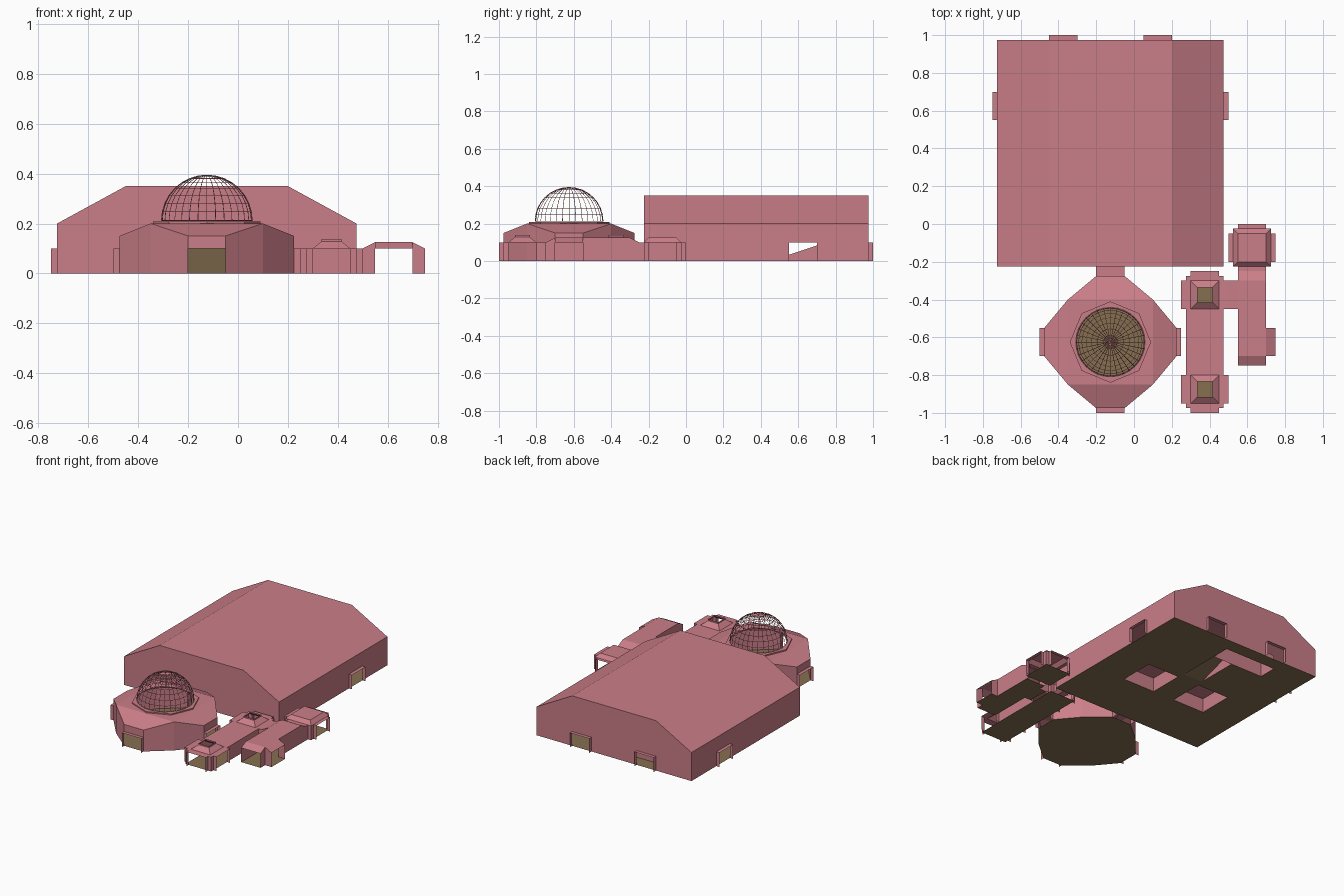
import bpy, bmesh, math
from mathutils import Vector

if "Cube" in bpy.data.objects:
    bpy.data.objects.remove(bpy.data.objects["Cube"])


def material(name, color):
    m = bpy.data.materials.new(name)
    m.diffuse_color = color
    m.use_nodes = True
    m.node_tree.nodes["Principled BSDF"].inputs["Base Color"].default_value = m.diffuse_color
    return m


PINK = material("wall_pink", (0.60, 0.21, 0.25, 1))
BROWN = material("floor_brown", (0.24, 0.16, 0.08, 1))
DOOR_H, DOOR_R = 0.1, 0.075


def make(name, polys, mat=PINK):
    bm = bmesh.new()
    for p in polys:
        bm.faces.new([bm.verts.new(v) for v in p])
    return finish(name, bm, mat)


def finish(name, bm, mat):
    bmesh.ops.remove_doubles(bm, verts=bm.verts, dist=1e-5)
    bmesh.ops.recalc_face_normals(bm, faces=bm.faces)
    me = bpy.data.meshes.new(name)
    bm.to_mesh(me)
    bm.free()
    me.materials.append(mat)
    ob = bpy.data.objects.new(name, me)
    bpy.context.collection.objects.link(ob)
    return ob


def quad(p, q, z0, z1):
    return [(*p, z0), (*q, z0), (*q, z1), (*p, z1)]


def wall(p, q, h, doors=(), dh=DOOR_H):
    """Upright wall with door gaps centred at distances along it."""
    p, q = Vector(p), Vector(q)
    d = (q - p).normalized()
    out, s = [], 0.0
    for c in doors:
        a, b = p + d * (c - DOOR_R), p + d * (c + DOOR_R)
        if c - DOOR_R - s > 1e-4:
            out.append(quad(p + d * s, a, 0, h))
        if h - dh > 1e-4:
            out.append(quad(a, b, dh, h))
        s = c + DOOR_R
    if (q - p).length - s > 1e-4:
        out.append(quad(p + d * s, q, 0, h))
    return out


def stub(x, y, dx, dy, length=0.025, z0=DOOR_H, z1=DOOR_H):
    """Open door tunnel starting at (x, y) and running along (dx, dy)."""
    d, s = Vector((dx, dy)), Vector((-dy, dx)) * DOOR_R
    a, b = Vector((x, y)), Vector((x, y)) + d * length
    sides = [[(*(a + k * s), 0), (*(b + k * s), 0), (*(b + k * s), z1), (*(a + k * s), z0)]
             for k in (-1, 1)]
    top = [(*(a - s), z0), (*(a + s), z0), (*(b + s), z1), (*(b - s), z1)]
    return sides + [top]


def sheet(xs, ys, z, holes=()):
    """Flat sheet with rectangular holes (x0, x1, y0, y1)."""
    xs = sorted(set(xs) | {v for h in holes for v in h[:2]})
    ys = sorted(set(ys) | {v for h in holes for v in h[2:]})
    out = []
    for x0, x1 in zip(xs, xs[1:]):
        for y0, y1 in zip(ys, ys[1:]):
            mx, my = (x0 + x1) / 2, (y0 + y1) / 2
            if not any(h[0] < mx < h[1] and h[2] < my < h[3] for h in holes):
                out.append([(x0, y0, z), (x1, y0, z), (x1, y1, z), (x0, y1, z)])
    return out


def square(cx, cy, r, z):
    return [Vector((cx + i * r, cy + j * r, z)) for i, j in ((-1, -1), (1, -1), (1, 1), (-1, 1))]


def loft(rings):
    return [[a[i], a[(i + 1) % len(a)], b[(i + 1) % len(a)], b[i]]
            for a, b in zip(rings, rings[1:]) for i in range(len(a))]


def room_walls(x0, x1, y0, y1, h):
    return wall((x0, y0), (x1, y0), h) + wall((x0, y1), (x1, y1), h) \
        + wall((x0, y0), (x0, y1), h) + wall((x1, y0), (x1, y1), h)


# Large hall: walls, gables and three-plane roof
X0, X1, Y0, Y1 = -0.725, 0.475, -0.225, 0.975
hall = wall((X0, Y0), (X1, Y0), 0.2, [0.6]) + wall((X0, Y1), (X1, Y1), 0.2, [0.35, 0.85])
hall += wall((X0, Y0), (X0, Y1), 0.2, [0.85]) + wall((X1, Y0), (X1, Y1), 0.2, [0.85])
prof = [(X0, 0.2), (-0.45, 0.35), (0.2, 0.35), (X1, 0.2)]
hall += [[(x, y, z) for x, z in prof] for y in (Y0, Y1)]
hall += [[(a[0], Y0, a[1]), (b[0], Y0, b[1]), (b[0], Y1, b[1]), (a[0], Y1, a[1])]
         for a, b in zip(prof, prof[1:])]
make("hall", hall)
make("hall_doors", stub(-0.375, Y1, 0, 1) + stub(0.125, Y1, 0, 1)
     + stub(X0, 0.625, -1, 0) + stub(X1, 0.625, 1, 0))

# Hall interior: open-bottomed blocks, ramp and landing
crates = [(-0.46, -0.21, 0.15, 0.40), (-0.04, 0.21, 0.15, 0.40)]
landing = (-0.45, -0.05, 0.75, 0.88)
ramp = (-0.2, -0.05, 0.45, 0.75)
make("hall_floor", sheet([X0, X1], [Y0, Y1], 0, crates + [landing, ramp]), BROWN)
for i, c in enumerate(crates):
    make(f"hall_block_{i + 1}", room_walls(*c, 0.1) + sheet(c[:2], c[2:], 0.1))
make("landing", room_walls(*landing, 0.1) + sheet(landing[:2], landing[2:], 0.1))
rx0, rx1, ry0, ry1 = ramp
make("ramp", [[(rx0, ry0, 0), (rx1, ry0, 0), (rx1, ry1, 0.1), (rx0, ry1, 0.1)]], BROWN)
make("ramp_sides", [[(x, ry0, 0), (x, ry1, 0), (x, ry1, 0.1)] for x in (rx0, rx1)])

# Dome room: twelve-sided wall whose corners rise to a square flat top
CX, CY = -0.125, -0.625
outline = []
for k in range(4):
    c, s = (1, 0, -1, 0)[k], (0, 1, 0, -1)[k]
    for u, v, z in ((0.35, -0.075, 0.15), (0.35, 0.075, 0.15), (0.225, 0.225, 0.2)):
        outline.append(Vector((CX + u * c - v * s, CY + u * s + v * c, z)))
polys = []
for i, a in enumerate(outline):
    b = outline[(i + 1) % 12]
    zb = DOOR_H if i % 3 == 0 else 0      # door below every axis wall
    polys.append([(a.x, a.y, zb), (b.x, b.y, zb), b, a])
    if i % 3 == 0:                         # sloping roof edge
        polys.append([a, b, outline[(i + 2) % 12], outline[i - 1]])
make("dome_room", polys)
make("dome_room_floor", [[(v.x, v.y, 0) for v in outline]], BROWN)
make("dome_room_doors", stub(CX, -0.975, 0, -1) + stub(-0.475, CY, -1, 0)
     + stub(0.225, CY, 1, 0) + stub(CX, -0.275, 0, 1, 0.05))


def circle(r, n, z):
    return [Vector((CX + r * math.cos(t * math.tau / n), CY + r * math.sin(t * math.tau / n), z))
            for t in range(n)]


def plate(name, outer, inner):
    """Flat plate between two closed outlines."""
    bm = bmesh.new()
    edges = []
    for loop in (outer, inner):
        vs = [bm.verts.new(v) for v in loop]
        edges += [bm.edges.new((vs[i - 1], vs[i])) for i in range(len(vs))]
    bmesh.ops.triangle_fill(bm, edges=edges, use_beauty=True, normal=(0, 0, 1))
    finish(name, bm, PINK)


plate("dome_room_top", square(CX, CY, 0.225, 0.2), circle(0.215, 8, 0.2))
plate("dome_curb_top", circle(0.215, 8, 0.208), circle(0.18, 32, 0.208))
make("dome_curb_side", loft([circle(0.215, 8, 0.2), circle(0.215, 8, 0.208)]))

# Lattice dome
bm = bmesh.new()
bmesh.ops.create_uvsphere(bm, u_segments=32, v_segments=16, radius=0.182)
bmesh.ops.delete(bm, geom=[v for v in bm.verts if v.co.z < -0.001], context='VERTS')
bmesh.ops.translate(bm, verts=bm.verts, vec=(CX, CY, 0.212))
dome = finish("lattice_dome", bm, PINK)
wire = dome.modifiers.new("struts", 'WIREFRAME')
wire.thickness = 0.003
wire.use_boundary = True

# Long room with two skylights
lx0, lx1, ly0, ly1 = 0.275, 0.475, -0.975, -0.275
polys = []
for y in (ly0, ly1):
    polys += wall((lx0, y), (lx1, y), 0.1, [0.1])
for x in (lx0, lx1):
    polys += wall((x, ly0), (x, ly1), 0.1, [0.1, 0.6])
centres = (-0.875, -0.375)
polys += sheet([lx0, lx1], [ly0, ly1], 0.1, [(0.3, 0.45, c - 0.075, c + 0.075) for c in centres])
make("long_room", polys)
make("long_room_floor", sheet([lx0, lx1], [ly0, ly1], 0), BROWN)
doors = stub(0.375, ly0, 0, -1) + stub(0.375, ly1, 0, 1)
for i, c in enumerate(centres):
    doors += stub(lx0, c, -1, 0) + stub(lx1, c, 1, 0)
    make(f"skylight_{i + 1}", loft([square(0.375, c, r, z) for r, z in
                                    ((0.075, 0.1), (0.04, 0.128), (0.04, 0.138))]))
make("long_room_doors", doors)

# Side corridor with sloping lips
H = 0.125
polys = wall((0.55, -0.7), (0.55, -0.3), H, [0.325], H) + wall((0.7, -0.7), (0.7, -0.3), H, [0.075], H)
polys += sheet([0.55, 0.7], [-0.7, -0.3], H)
for x, y, dx, dy in ((0.625, -0.7, 0, -1), (0.625, -0.3, 0, 1), (0.7, -0.625, 1, 0), (0.55, -0.375, -1, 0)):
    polys += stub(x, y, dx, dy, 0.05, H, DOOR_H)
make("side_corridor", polys)
make("side_corridor_floor", sheet([0.55, 0.7], [-0.75, -0.25], 0)
     + sheet([0.5, 0.55], [-0.45, -0.3], 0) + sheet([0.7, 0.75], [-0.7, -0.55], 0), BROWN)

# Small end room with bevelled roof
ex, ey = 0.625, -0.125
polys = []
for k in (-0.1, 0.1):
    polys += wall((ex - 0.1, ey + k), (ex + 0.1, ey + k), 0.1, [0.1])
    polys += wall((ex + k, ey - 0.1), (ex + k, ey + 0.1), 0.1, [0.1])
polys += loft([square(ex, ey, 0.1, 0.1), square(ex, ey, 0.075, H)]) + [square(ex, ey, 0.075, H)]
for dx, dy in ((1, 0), (-1, 0), (0, 1), (0, -1)):
    polys += stub(ex + 0.1 * dx, ey + 0.1 * dy, dx, dy)
make("end_room", polys)
make("end_room_floor", [square(ex, ey, 0.1, 0)], BROWN)
